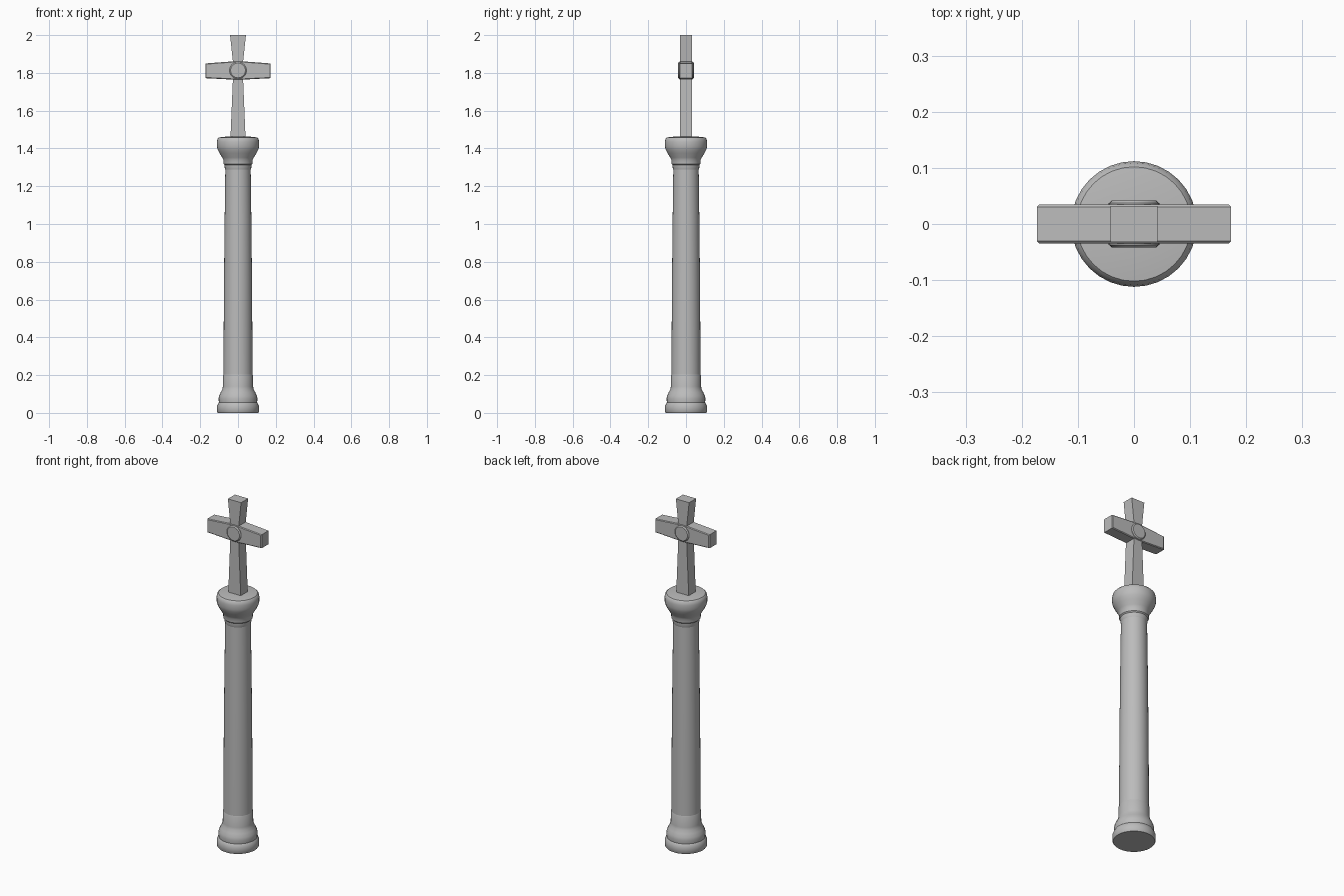
import bpy, bmesh, math

if "Cube" in bpy.data.objects:
    bpy.data.objects.remove(bpy.data.objects["Cube"])

stone = bpy.data.materials.new("grey_stone")
stone.diffuse_color = (0.5, 0.5, 0.5, 1)
stone.use_nodes = True
stone.node_tree.nodes["Principled BSDF"].inputs["Base Color"].default_value = stone.diffuse_color


def finish(name, bm, smooth=None):
    bmesh.ops.recalc_face_normals(bm, faces=bm.faces)
    me = bpy.data.meshes.new(name)
    bm.to_mesh(me)
    bm.free()
    ob = bpy.data.objects.new(name, me)
    bpy.context.collection.objects.link(ob)
    me.materials.append(stone)
    if smooth:
        bpy.ops.object.select_all(action='DESELECT')
        bpy.context.view_layer.objects.active = ob
        ob.select_set(True)
        bpy.ops.object.shade_smooth_by_angle(angle=math.radians(smooth))
    return ob


def lathe(name, profile, sides=32):
    """Turn (radius, height) points around z, closing both ends."""
    bm = bmesh.new()
    rings = [[bm.verts.new((r * math.cos(2 * math.pi * i / sides),
                            r * math.sin(2 * math.pi * i / sides), z))
              for i in range(sides)] for r, z in profile]
    for a, b in zip(rings, rings[1:]):
        for i in range(sides):
            j = (i + 1) % sides
            bm.faces.new((a[i], a[j], b[j], b[i]))
    bm.faces.new(rings[0])
    bm.faces.new(rings[-1])
    return finish(name, bm, 35)


def slab(name, outline, depth, chamfer=0):
    """Extrude an (x, z) outline through y, symmetric about y = 0."""
    bm = bmesh.new()
    front = bm.faces.new([bm.verts.new((x, -depth, z)) for x, z in outline])
    ext = bmesh.ops.extrude_face_region(bm, geom=[front], use_keep_orig=True)
    for v in ext["geom"]:
        if isinstance(v, bmesh.types.BMVert):
            v.co.y = depth
    bmesh.ops.recalc_face_normals(bm, faces=bm.faces)
    if chamfer:
        edges = [e for e in bm.edges
                 if abs(e.verts[0].co.y - e.verts[1].co.y) < 1e-5
                 and e.calc_face_angle(0) > 0.5]
        bmesh.ops.bevel(bm, geom=edges, offset=chamfer, segments=1,
                        affect='EDGES', profile=0.5)
    return finish(name, bm)


# Column: moulded base, tapering shaft, flared capital
lathe("column_base", [(0.107, 0), (0.111, 0.006), (0.111, 0.035), (0.105, 0.05),
                      (0.101, 0.055), (0.103, 0.075), (0.10, 0.09),
                      (0.092, 0.108), (0.083, 0.125), (0.080, 0.14),
                      (0.079, 0.20), (0.074, 0.21)])
lathe("column_shaft", [(0.077, 0.19), (0.076, 0.4), (0.074, 0.7),
                       (0.071, 1.0), (0.067, 1.30)])
lathe("column_capital", [(0.066, 1.285), (0.070, 1.295), (0.071, 1.312),
                         (0.077, 1.318), (0.078, 1.34), (0.084, 1.352),
                         (0.098, 1.375), (0.108, 1.395), (0.112, 1.41),
                         (0.112, 1.435), (0.109, 1.45), (0.102, 1.458),
                         (0.06, 1.463)])

# Cross: post pinched at the middle, arms narrowing outward
slab("cross_post", [(-0.04, 1.455), (0.04, 1.455), (0.027, 1.765), (0.027, 1.86),
                    (0.042, 2.0), (-0.042, 2.0), (-0.027, 1.86), (-0.027, 1.765)],
     0.032)
slab("cross_arms", [(-0.173, 1.772), (0, 1.763), (0.173, 1.772),
                    (0.173, 1.850), (0, 1.863), (-0.173, 1.850)], 0.0345, 0.004)

# Round boss through the crossing, showing front and back
boss = lathe("cross_boss", [(0.039, -0.042), (0.045, -0.037),
                            (0.045, 0.037), (0.039, 0.042)])
boss.rotation_euler.x = math.pi / 2
boss.location.z = 1.813
